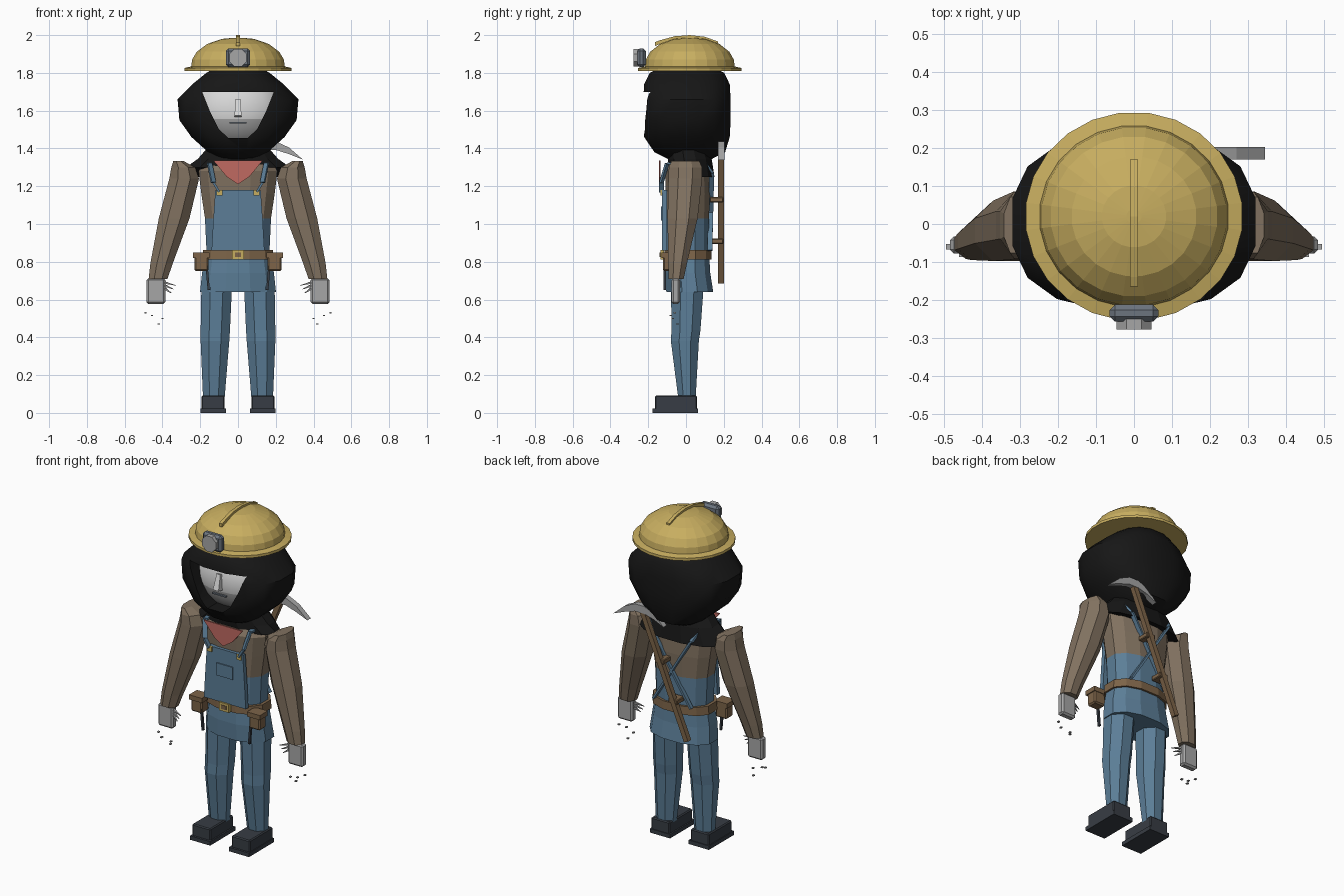
import bpy, bmesh
from math import cos, sin, pi, copysign
from mathutils import Vector, Matrix

cube = bpy.data.objects.get("Cube")
if cube:
    bpy.data.objects.remove(cube, do_unlink=True)


def colour(name, *srgb):
    m = bpy.data.materials.new(name)
    m.use_nodes = True
    rgba = [(c / 255) ** 2.2 for c in srgb] + [1]
    m.diffuse_color = rgba
    m.node_tree.nodes["Principled BSDF"].inputs["Base Color"].default_value = rgba
    return m


YELLOW = colour("helmet yellow", 198, 172, 96)
BLACK = colour("hood black", 29, 29, 29)
SHIRT = colour("shirt brown", 128, 113, 96)
BLUE = colour("denim blue", 92, 125, 150)
RED = colour("scarf red", 190, 105, 97)
LEATHER = colour("leather brown", 124, 100, 74)
BOOT = colour("boot slate", 58, 63, 70)
PALE = colour("face pale", 215, 215, 215)
GREY = colour("glove grey", 165, 165, 165)
STEEL = colour("lamp steel", 108, 116, 126)


def finish(bm, name, *mats, smooth=None, split=None):
    """Turn a bmesh into an object; faces below height split get the second colour."""
    bmesh.ops.recalc_face_normals(bm, faces=bm.faces)
    me = bpy.data.meshes.new(name)
    for m in mats:
        me.materials.append(m)
    if split is not None:
        for f in bm.faces:
            f.material_index = int(f.calc_center_median().z < split)
    bm.to_mesh(me)
    bm.free()
    ob = bpy.data.objects.new(name, me)
    bpy.context.collection.objects.link(ob)
    if smooth:
        bpy.ops.object.select_all(action='DESELECT')
        bpy.context.view_layer.objects.active = ob
        ob.select_set(True)
        bpy.ops.object.shade_smooth_by_angle(angle=smooth)
    return ob


def loft(name, rings, *mats, n=8, power=1.0, side=1, **kw):
    """Skin rings of (centre x, centre y, z, radius x, radius y)."""
    bm = bmesh.new()
    loops = []
    for cx, cy, z, rx, ry in rings:
        loop = []
        for i in range(n):
            a = 2 * pi * (i + 0.5) / n
            u = copysign(abs(cos(a)) ** power, cos(a))
            v = copysign(abs(sin(a)) ** power, sin(a))
            loop.append(bm.verts.new((side * (cx + rx * u), cy + ry * v, z)))
        loops.append(loop)
    for a, b in zip(loops, loops[1:]):
        for i in range(n):
            j = (i + 1) % n
            bm.faces.new((a[i], a[j], b[j], b[i]))
    bm.faces.new(loops[0])
    bm.faces.new(loops[-1])
    return finish(bm, name, *mats, **kw)


def prism(name, pts, lo, hi, mat, axis="y"):
    """Extrude a flat outline from lo to hi along an axis."""
    bm = bmesh.new()
    ends = [[bm.verts.new((p, d, q) if axis == "y" else (d, p, q)) for p, q in pts]
            for d in (lo, hi)]
    for e in ends:
        bm.faces.new(e)
    for i in range(len(pts)):
        j = (i + 1) % len(pts)
        bm.faces.new((ends[0][i], ends[0][j], ends[1][j], ends[1][i]))
    return finish(bm, name, mat)


def box(name, centre, size, mat, bevel=0.0):
    bm = bmesh.new()
    bmesh.ops.create_cube(bm, size=1, matrix=Matrix.Translation(centre) @ Matrix.Diagonal((*size, 1)))
    if bevel:
        bmesh.ops.bevel(bm, geom=bm.edges[:], offset=bevel, segments=1, affect='EDGES')
    return finish(bm, name, mat)


def bar(name, a, b, width, depth, mat, tip=1.0):
    """Straight bar between two points, optionally tapered."""
    a, b = Vector(a), Vector(b)
    d = b - a
    bm = bmesh.new()
    bmesh.ops.create_cube(bm, size=1)
    for v in bm.verts:
        k = tip if v.co.z > 0 else 1
        v.co = Vector((v.co.x * width * k, v.co.y * depth * k, v.co.z * d.length))
    bm.transform(Matrix.Translation((a + b) / 2) @ d.to_track_quat('Z', 'Y').to_matrix().to_4x4())
    return finish(bm, name, mat)


def mirrored(half):
    return half + [(-x, z) for x, z in reversed(half)]


# Hood with a wedge shaped opening
hood = loft("hood", [(0, .02, 1.33, .09, .09), (0, .02, 1.38, .16, .19), (0, .005, 1.46, .25, .23),
                     (0, .005, 1.55, .315, .235), (0, .005, 1.66, .325, .235), (0, .005, 1.74, .245, .23),
                     (0, .005, 1.8, .17, .2), (0, .005, 1.84, .1, .12)],
            BLACK, n=16, power=.8)
cutter = prism("opening_cutter", mirrored([(.05, 1.455), (.1, 1.5), (.15, 1.6), (.19, 1.7)]),
               -.5, -.05, BLACK)
cutter.hide_render = True
mod = hood.modifiers.new("opening", 'BOOLEAN')
mod.operation, mod.object, mod.solver = 'DIFFERENCE', cutter, 'EXACT'
bpy.context.view_layer.update()
cut = bpy.data.meshes.new_from_object(hood.evaluated_get(bpy.context.evaluated_depsgraph_get()))
hood.modifiers.clear()
hood.data = cut
bpy.data.objects.remove(cutter, do_unlink=True)
bpy.ops.object.select_all(action='DESELECT')
bpy.context.view_layer.objects.active = hood
hood.select_set(True)
bpy.ops.object.shade_smooth_by_angle(angle=.6)

# Face
bm = bmesh.new()
bmesh.ops.create_uvsphere(bm, u_segments=20, v_segments=14, radius=1,
                          matrix=Matrix.Translation((0, -.03, 1.6)) @ Matrix.Diagonal((.24, .15, .2, 1)))
finish(bm, "face", PALE, GREY, split=1.54, smooth=.9)
bar("nose", (0, -.175, 1.66), (0, -.195, 1.57), .025, .025, PALE, tip=1.5)
box("mouth", (0, -.176, 1.535), (.09, .012, .008), STEEL)

# Cowl over the shoulders, lower at the back
cowl = loft("cowl", [(0, .03, 1.3, .285, .125), (0, .02, 1.345, .22, .12), (0, .01, 1.4, .17, .11)],
            BLACK, n=12)
for v in cowl.data.vertices:
    if v.co.y > .06 and v.co.z < 1.31:
        v.co.z = 1.25

# Helmet
loft("helmet", [(0, .02, z, r, r * .96) for r, z in
                ((.287, 1.81), (.287, 1.826), (.25, 1.834), (.245, 1.87), (.22, 1.912),
                 (.165, 1.953), (.085, 1.98), (.02, 1.986))], YELLOW, n=24)
arc = [(-.165, 1.962), (-.14, 1.972), (-.06, 1.994), (.02, 2.0), (.1, 1.991), (.17, 1.966)]
prism("helmet_ridge", arc + [(y, z - .02) for y, z in reversed(arc)], -.01, .01, YELLOW, axis="x")
box("lamp_body", (0, -.235, 1.88), (.128, .045, .1), STEEL, bevel=.014)
prism("lamp_lens", [(.05 * cos(pi * (i + .5) / 4), 1.88 + .05 * sin(pi * (i + .5) / 4))
                    for i in range(8)], -.278, -.25, GREY)

# Torso, overall skirt and belt
loft("torso", [(0, .01, .82, .17, .115), (0, .01, 1.03, .18, .115), (0, .01, 1.16, .2, .12),
               (0, .005, 1.28, .215, .12), (0, 0, 1.34, .18, .08)],
     SHIRT, BLUE, n=12, power=.85, split=1.0)
loft("overall_skirt", [(0, .02, .64, .207, .128), (0, .01, .74, .196, .122), (0, .01, .84, .178, .116)],
     BLUE, n=12, power=.85)
loft("belt", [(0, .01, .812, .195, .13), (0, .01, .862, .19, .128)], LEATHER, n=12, power=.85)
box("belt_buckle", (0, -.126, .838), (.066, .02, .05), YELLOW)
box("buckle_centre", (0, -.135, .838), (.034, .008, .024), LEATHER)

# Bib, pocket and neck scarf
prism("bib", mirrored([(.14, .86), (.132, 1.0), (.12, 1.18)]), -.126, -.1, BLUE)
box("bib_pocket", (0, -.128, 1.055), (.112, .009, .075), BLUE)
prism("scarf", [(-.13, 1.335), (-.06, 1.25), (0, 1.21), (.06, 1.25), (.13, 1.335)], -.143, -.134, RED)

for s, tag in ((1, "left"), (-1, "right")):
    # Arms and hands
    loft(tag + "_arm", [(.423, -.052, .71, .054, .043), (.405, -.045, .79, .064, .054),
                        (.338, -.018, 1.03, .088, .086), (.285, -.004, 1.24, .085, .097),
                        (.29, -.003, 1.3, .068, .095), (.315, -.003, 1.333, .03, .08)],
         SHIRT, side=s)
    box(tag + "_hand", (s * .435, -.055, .645), (.1, .045, .135), GREY, bevel=.01)
    for i in range(3):
        bar(tag + "_thumb", (s * .39, -.06, .69 - i * .015), (s * (.33 + i * .012), -.075, .675 - i * .02),
            .016, .012, GREY, tip=.2)
    for x, y, z in ((.455, -.08, .515), (.49, -.06, .53), (.42, -.045, .47), (.4, -.07, .5)):
        box(tag + "_chip", (s * x, y, z), (.012, .014, .006), GREY)

    # Legs and boots
    loft(tag + "_leg", [(.128, .005, .08, .062, .05), (.122, -.006, .38, .082, .08),
                        (.12, .0, .44, .084, .083), (.112, .008, .7, .088, .095)], BLUE, side=s)
    box(tag + "_sole", (s * .13, -.057, .012), (.135, .24, .024), BOOT)
    box(tag + "_boot", (s * .132, -.053, .055), (.122, .222, .075), BOOT, bevel=.006)

    # Braces crossing over the back
    box(tag + "_brace_buckle", (s * .098, -.129, 1.165), (.03, .012, .03), YELLOW)
    path = [(s * .1, -.13, 1.17), (s * .13, -.13, 1.22), (s * .15, -.1, 1.32), (s * .15, .1, 1.32),
            (s * .13, .136, 1.27), (-s * .125, .126, .86)]
    for a, b in zip(path, path[1:]):
        bar(tag + "_brace", a, b, .026, .012, BLUE)

    # Belt pouches
    box(tag + "_pouch", (s * .194, -.09, .795), (.075, .065, .09), LEATHER, bevel=.008)
    box(tag + "_pouch_lid", (s * .194, -.092, .835), (.086, .076, .028), LEATHER)
    bar(tag + "_tool_strap", (s * .168, -.112, .8), (s * .155, -.112, .65), .014, .012, BOOT)

# Pickaxe slung across the back
low, high = Vector((-.14, .185, .69)), Vector((.165, .185, 1.42))
bar("pickaxe_handle", low, high, .03, .03, LEATHER)
prism("pickaxe_head", [(.345, 1.34), (.27, 1.405), (.2, 1.437), (.14, 1.437), (.07, 1.41), (.01, 1.345),
                       (.075, 1.375), (.14, 1.392), (.2, 1.392), (.27, 1.37)], .17, .203, GREY)
for t in (.3, .6):
    p = low.lerp(high, t)
    box("handle_clip", (p.x, .162, p.z), (.06, .07, .028), LEATHER, bevel=.004)
